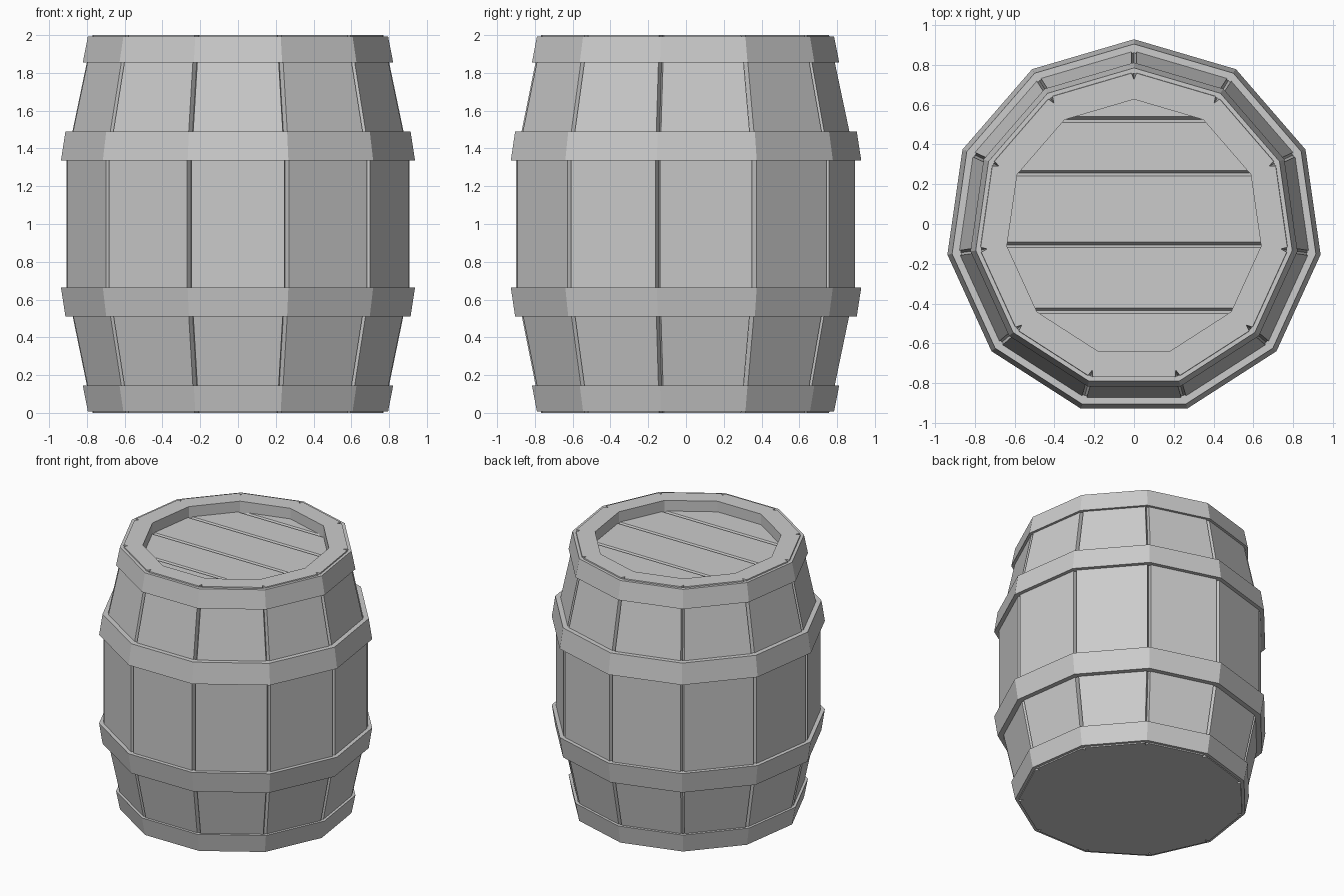
import bpy, bmesh
from math import sin, cos, pi
from mathutils import Vector

if "Cube" in bpy.data.objects:
    bpy.data.objects.remove(bpy.data.objects["Cube"])

N = 11
CY = -0.019          # offset that centres the odd-sided footprint


def corner(k, r):
    a = pi / 2 + 2 * pi * k / N
    return Vector((r * cos(a), r * sin(a) + CY, 0))


def ring(bm, r, z, gap=0.013, depth=0.035):
    """11-sided loop with a V notch at each corner (3 points per corner)."""
    out = []
    for k in range(N):
        c = corner(k, r)
        prev = (corner(k - 1, r) - c).normalized() * gap
        nxt = (corner(k + 1, r) - c).normalized() * gap
        for p in (c + prev, corner(k, r - depth), c + nxt):
            out.append(bm.verts.new((p.x, p.y, z)))
    return out


def plain_ring(bm, r, z):
    return [bm.verts.new((*corner(k, r).xy, z)) for k in range(N)]


def bridge(bm, a, b):
    n = len(a)
    for i in range(n):
        j = (i + 1) % n
        bm.faces.new((a[i], a[j], b[j], b[i]))


def finish(bm, name):
    bmesh.ops.recalc_face_normals(bm, faces=bm.faces)
    me = bpy.data.meshes.new(name)
    bm.to_mesh(me)
    bm.free()
    ob = bpy.data.objects.new(name, me)
    bpy.context.collection.objects.link(ob)
    return ob


HEAD_Z = 1.92
RIM = 0.645

# staves: notched shell, flat bottom, recessed top rim
bm = bmesh.new()
loops = [ring(bm, r, z) for r, z in
         ((0.78, 0), (0.918, 0.665), (0.918, 1.345), (0.78, 2))]
loops += [ring(bm, RIM, z, 0.013, 0) for z in (2, HEAD_Z - 0.04)]
for a, b in zip(loops, loops[1:]):
    bridge(bm, a, b)
bm.faces.new(loops[0])
bm.faces.new(loops[-1])
finish(bm, "staves")

# head: planks with V grooves, trimmed to the 11-sided opening
bm = bmesh.new()
profile = [(-0.8, HEAD_Z)]
for y in (-0.435, -0.105, 0.255, 0.525):
    profile += [(y - 0.014, HEAD_Z), (y, HEAD_Z - 0.025), (y + 0.014, HEAD_Z)]
profile.append((0.8, HEAD_Z))
left, right = [[bm.verts.new((x, y, z)) for y, z in profile] for x in (-0.8, 0.8)]
for i in range(len(profile) - 1):
    bm.faces.new((left[i], right[i], right[i + 1], left[i + 1]))
for k in range(N):
    mid = (corner(k, RIM) + corner(k + 1, RIM)) / 2
    bmesh.ops.bisect_plane(bm, geom=bm.verts[:] + bm.edges[:] + bm.faces[:],
                           plane_co=mid, plane_no=mid - Vector((0, CY, 0)),
                           clear_outer=True)
head = finish(bm, "head_planks")
if head.data.polygons[0].normal.z < 0:
    head.data.flip_normals()


# hoops: sloped bands following the staves, mirrored top to bottom
def hoop(name, r_wide, z_wide, r_narrow, z_narrow, thick):
    bm = bmesh.new()
    loops = [plain_ring(bm, r, z) for r, z in (
        (r_wide, z_wide), (r_narrow, z_narrow),
        (r_narrow - thick, z_narrow), (r_wide - thick, z_wide))]
    for i in range(4):
        bridge(bm, loops[i], loops[(i + 1) % 4])
    finish(bm, name)


for side, flip in (("upper", False), ("lower", True)):
    def h(z):
        return 2 - z if flip else z
    hoop(side + "_belly_hoop", 0.947, h(1.335), 0.923, h(1.49), 0.045)
    hoop(side + "_end_hoop", 0.83, h(1.855), 0.803, h(1.992), 0.028)
